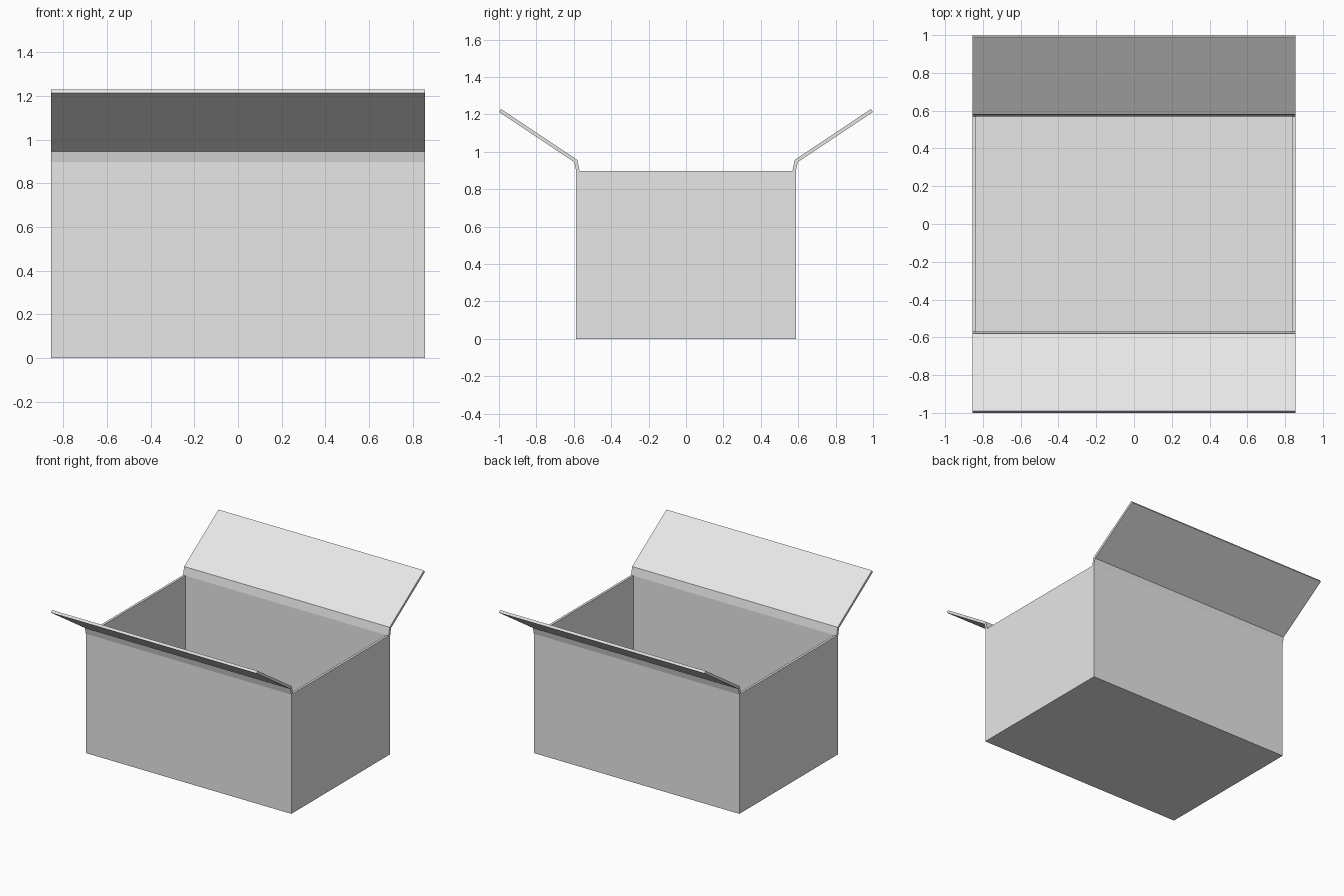
import bpy
import bmesh

if "Cube" in bpy.data.objects:
    bpy.data.objects.remove(bpy.data.objects["Cube"])

# one plain cardboard colour
card = bpy.data.materials.new("pale_grey_card")
card.diffuse_color = (0.8, 0.8, 0.8, 1)
card.use_nodes = True
card.node_tree.nodes["Principled BSDF"].inputs["Base Color"].default_value = card.diffuse_color

HX, HY, H, T = 0.855, 0.587, 0.897, 0.018   # half width, half depth, wall height, thickness


def extrude_profile(name, profile, x0, x1):
    """Closed (y, z) outline pulled along x from x0 to x1."""
    bm = bmesh.new()
    face = bm.faces.new([bm.verts.new((x0, y, z)) for y, z in profile])
    ext = bmesh.ops.extrude_face_region(bm, geom=[face])
    verts = [g for g in ext["geom"] if isinstance(g, bmesh.types.BMVert)]
    bmesh.ops.translate(bm, verts=verts, vec=(x1 - x0, 0, 0))
    bmesh.ops.recalc_face_normals(bm, faces=bm.faces)
    mesh = bpy.data.meshes.new(name)
    bm.to_mesh(mesh)
    bm.free()
    mesh.materials.append(card)
    obj = bpy.data.objects.new(name, mesh)
    bpy.context.collection.objects.link(obj)
    return obj


# front and back walls, each with a folded crease and an open flap
panel = [(HY, 0), (HY, H), (0.598, 0.945), (1.0, 1.213), (0.989, 1.229),
         (0.581, 0.957), (HY - T, H), (HY - T, 0)]
for name, s in (("front_wall_and_flap", -1), ("back_wall_and_flap", 1)):
    extrude_profile(name, [(s * y, z) for y, z in panel], -HX, HX)

# left and right walls between them
IY = HY - T
side = [(-IY, 0), (IY, 0), (IY, H), (-IY, H)]
extrude_profile("left_wall", side, -HX, -HX + T)
extrude_profile("right_wall", side, HX - T, HX)

# floor
extrude_profile("floor", [(-IY, 0), (IY, 0), (IY, T), (-IY, T)], -HX + T, HX - T)
